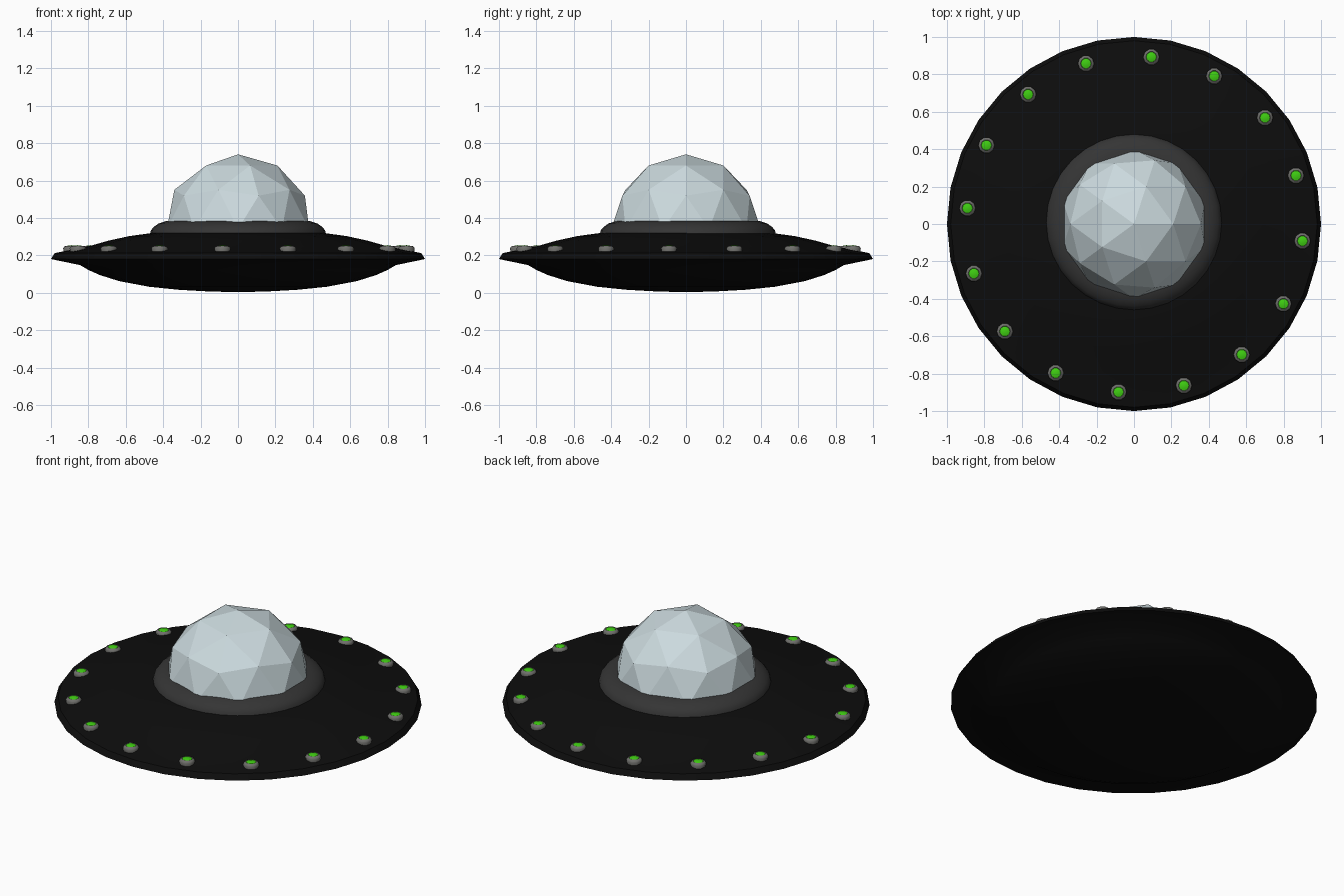
import bpy, bmesh
from math import cos, sin, pi, radians

if "Cube" in bpy.data.objects:
    bpy.data.objects.remove(bpy.data.objects["Cube"], do_unlink=True)


def material(name, rgb):
    m = bpy.data.materials.new(name)
    m.use_nodes = True
    m.diffuse_color = (*rgb, 1)
    m.node_tree.nodes["Principled BSDF"].inputs["Base Color"].default_value = (*rgb, 1)
    return m


BLACK = material("hull black", (0.004, 0.004, 0.004))
DARK = material("collar dark grey", (0.035, 0.035, 0.035))
GREY = material("lamp rim grey", (0.16, 0.16, 0.15))
GREEN = material("lamp green", (0.05, 0.62, 0.006))
GLASS = material("dome pale blue", (0.60, 0.70, 0.73))


def finish(bm, name, mat, location=(0, 0, 0), smooth=None):
    mesh = bpy.data.meshes.new(name)
    bm.to_mesh(mesh)
    bm.free()
    mesh.materials.append(mat)
    obj = bpy.data.objects.new(name, mesh)
    obj.location = location
    bpy.context.collection.objects.link(obj)
    if smooth:
        bpy.ops.object.select_all(action="DESELECT")
        obj.select_set(True)
        bpy.context.view_layer.objects.active = obj
        bpy.ops.object.shade_smooth_by_angle(angle=radians(smooth))
    return obj


def lathe(name, profile, sides, mat, location=(0, 0, 0), smooth=30):
    """Turn a (radius, height) profile, listed bottom to top, about z."""
    bm = bmesh.new()
    rings = []
    for r, z in profile:
        count = sides if r > 0 else 1
        rings.append([bm.verts.new((r * cos(2 * pi * i / sides), r * sin(2 * pi * i / sides), z))
                      for i in range(count)])
    for a, b in zip(rings, rings[1:]):
        for i in range(sides):
            j = (i + 1) % sides
            corners = [a[i % len(a)], a[j % len(a)], b[j % len(b)], b[i % len(b)]]
            bm.faces.new(list(dict.fromkeys(corners)))
    return finish(bm, name, mat, location, smooth)


# Saucer hull: shallow bowl, sharp rim and gently domed deck
lathe("saucer_hull", [(0, 0.003), (0.16, 0.007), (0.32, 0.016), (0.475, 0.032), (0.635, 0.062),
                      (0.74, 0.095), (0.80, 0.122), (0.845, 0.148), (1, 0.18), (0.98, 0.212),
                      (0.80, 0.248), (0.69, 0.279), (0.58, 0.303), (0.44, 0.322), (0, 0.33)],
      32, BLACK)

# Raised collar around the dome
lathe("dome_collar", [(0.47, 0.315), (0.465, 0.335), (0.45, 0.352), (0.425, 0.37),
                      (0.385, 0.383), (0.34, 0.385)], 32, DARK, (0, 0.01, 0), 40)

# Faceted glass dome: upper half of an icosphere
bm = bmesh.new()
bmesh.ops.create_icosphere(bm, subdivisions=2, radius=0.4)
bmesh.ops.delete(bm, geom=[v for v in bm.verts if v.co.z < -0.01], context="VERTS")
finish(bm, "glass_dome", GLASS, (0, 0, 0.34))

# Ring of lamps, each a grey rim with a green lens
for k in range(16):
    a = radians(22.5 * k - 5.6)
    spot = (0.9 * cos(a) + 0.005, 0.9 * sin(a) - 0.003, 0.22)
    lathe(f"lamp_rim_{k + 1}", [(0.042, 0), (0.044, 0.018), (0.038, 0.027), (0.03, 0.03),
                                (0.027, 0.026)], 10, GREY, spot, 40)
    lathe(f"lamp_lens_{k + 1}", [(0.031, 0.022), (0.027, 0.029), (0.014, 0.033), (0, 0.034)],
          10, GREEN, spot, 40)
